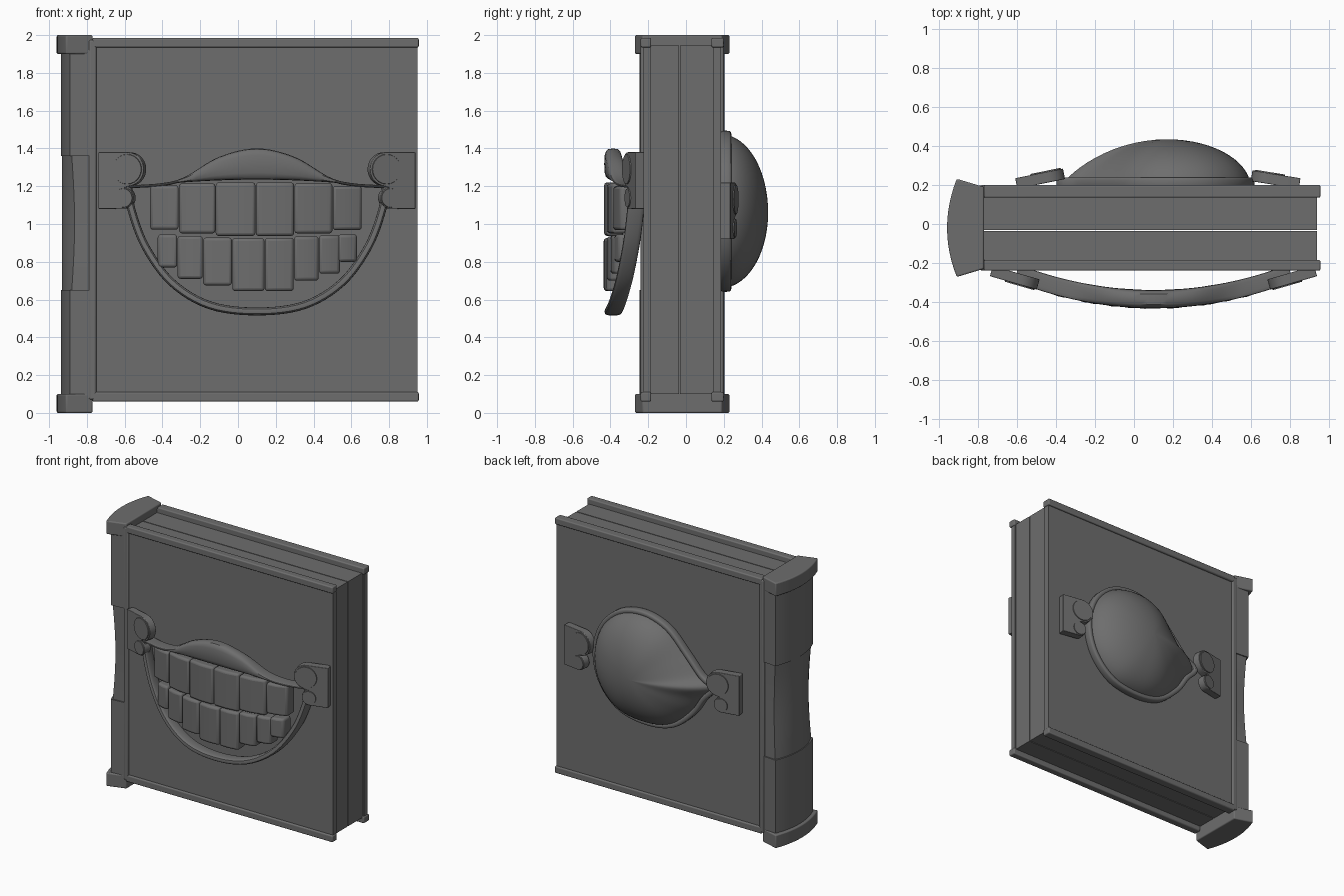
import bpy, bmesh, math
from mathutils import Vector

if "Cube" in bpy.data.objects:
    bpy.data.objects.remove(bpy.data.objects["Cube"])

# dark grey finish shared by every part
DARK = bpy.data.materials.new("dark_grey")
DARK.diffuse_color = (0.155, 0.155, 0.155, 1)
DARK.use_nodes = True
DARK.node_tree.nodes["Principled BSDF"].inputs["Base Color"].default_value = DARK.diffuse_color


def finish(name, bm, bevel=0.0):
    bmesh.ops.recalc_face_normals(bm, faces=bm.faces[:])
    me = bpy.data.meshes.new(name)
    bm.to_mesh(me)
    bm.free()
    me.materials.append(DARK)
    ob = bpy.data.objects.new(name, me)
    bpy.context.collection.objects.link(ob)
    bpy.ops.object.select_all(action='DESELECT')
    ob.select_set(True)
    bpy.context.view_layer.objects.active = ob
    bpy.ops.object.shade_smooth_by_angle(angle=math.radians(35))
    if bevel:
        m = ob.modifiers.new("bevel", 'BEVEL')
        m.width, m.segments, m.limit_method = bevel, 3, 'ANGLE'
    return ob


def loft(name, rings, bevel=0.0, cyclic=False):
    """Skin a list of equal-length closed rings; cap the ends."""
    bm = bmesh.new()
    vs = [[bm.verts.new(p) for p in r] for r in rings]
    n = len(vs[0])
    pairs = list(zip(vs, vs[1:])) + ([(vs[-1], vs[0])] if cyclic else [])
    for a, b in pairs:
        for i in range(n):
            j = (i + 1) % n
            bm.faces.new((a[i], a[j], b[j], b[i]))
    if not cyclic:
        bm.faces.new(vs[0])
        bm.faces.new(vs[-1])
    return finish(name, bm, bevel)


def box(name, x, y, z, bevel=0.0):
    return loft(name, [[(x[0], y[0], k), (x[1], y[0], k), (x[1], y[1], k), (x[0], y[1], k)] for k in z], bevel)


def spline(pts, steps=6, closed=False):
    """Catmull-Rom points through a short list."""
    P = [Vector(p) for p in pts]
    n = len(P)
    get = (lambda i: P[i % n]) if closed else (lambda i: P[max(0, min(n - 1, i))])
    out = []
    for i in range(n if closed else n - 1):
        a, b, c, d = get(i - 1), get(i), get(i + 1), get(i + 2)
        for s in range(steps):
            t = s / steps
            out.append(0.5 * (2 * b + (c - a) * t + (2 * a - 5 * b + 4 * c - d) * t * t
                              + (3 * b - a - 3 * c + d) * t ** 3))
    return out if closed else out + [P[-1]]


def section(n=16, e=0.6):
    """Unit rounded-square cross-section."""
    f = lambda v: math.copysign(abs(v) ** e, v)
    return [(f(math.cos(2 * math.pi * i / n)), f(math.sin(2 * math.pi * i / n))) for i in range(n)]


# page blocks, with a thin gap between the halves
box("pages_front", (-0.78, 0.94), (-0.2, -0.037), (0.1, 1.945))
box("pages_back", (-0.78, 0.94), (-0.031, 0.16), (0.1, 1.945))

# covers with rounded border rails
for side, y0, y1, r0, r1 in (("front", -0.225, -0.185, -0.24, -0.185), ("back", 0.145, 0.185, 0.135, 0.2)):
    box(side + "_cover", (-0.78, 0.95), (y0, y1), (0.08, 1.96))
    box(side + "_bottom_rail", (-0.77, 0.957), (r0, r1), (0.06, 0.11), 0.008)
    box(side + "_top_rail", (-0.77, 0.957), (r0, r1), (1.935, 1.985), 0.008)
    box(side + "_hinge_rail", (-0.79, -0.75), (r0, r1), (0.07, 1.975), 0.01)


# spine: bowed profile, middle section slightly hollowed
def bow(z, left, corner, half, inner, right=-0.77):
    c = -0.02
    arc = [(corner + (left - corner) * (1 - t * t), c + half * t, z) for t in [k / 6 - 1 for k in range(13)]]
    return arc + [(right, c + inner, z), (right, c - inner, z)]


for nm, z in (("lower", (0.08, 0.65)), ("upper", (1.36, 1.92))):
    loft("spine_" + nm, [bow(k, -0.937, -0.89, 0.225, 0.215) for k in z])
mid = []
for k in range(11):
    d = math.sin(math.pi * k / 10)
    mid.append(bow(0.65 + 0.071 * k, -0.932, -0.88 + 0.015 * d, 0.215 - 0.01 * d, 0.207))
loft("spine_middle", mid)
for nm, z in (("bottom", (0, 0.1)), ("top", (1.9, 2.0))):
    loft("spine_cap_" + nm, [bow(k, -0.96, -0.91, 0.252, 0.21) for k in z], 0.008)


# corner plates: square outside, two round lobes inside
def plate(name, x, y, z, sx, sy, tilt):
    out = [(0, 0.3), (0.155, 0.3)]
    for cx, cz, r, a0, a1 in ((0.16, 0.21, 0.09, 80, -75), (0.135, 0.058, 0.057, 75, -85)):
        for i in range(13):
            a = math.radians(a0 + (a1 - a0) * i / 12)
            out.append((cx + r * math.cos(a), cz + r * math.sin(a)))
    out.append((0, 0))
    c, s = math.cos(tilt), math.sin(tilt)
    loft(name, [[(x + sx * (u * c - d * s), y + sy * (u * s + d * c), z + w) for u, w in out]
                for d in (-0.055, 0)], 0.004)
    # raised scroll discs on the lobes
    for k, (cx, cz, r) in enumerate(((0.16, 0.21, 0.082), (0.138, 0.058, 0.052))):
        loft(f"{name}_scroll_{k}", [[(x + sx * ((cx + q * math.cos(a)) * c - d * s),
                                      y + sy * ((cx + q * math.cos(a)) * s + d * c), z + cz + q * math.sin(a))
                                     for a in [math.tau * i / 24 for i in range(24)]]
                                    for d, q in ((-0.01, r), (0.006, r * 0.95))])


plate("mouth_plate_left", -0.74, -0.268, 1.08, 1, -1, 0.28)
plate("mouth_plate_right", 0.94, -0.268, 1.08, -1, -1, 0.28)
plate("eye_plate_left", -0.61, 0.235, 0.92, 1, 1, 0.2)
plate("eye_plate_right", 0.855, 0.235, 0.92, -1, 1, 0.16)

# mouth, everything bends along one arc and is symmetric about x = 0.1
MX = 0.1


def arc_y(x):
    return -0.386 + 0.125 * ((x - MX) / 0.68) ** 2


def both(half):
    return half + [(-u, w) for u, w in reversed(half[:-1])]


sec = section()
# upper lip: thin at the corners, tall in the middle
top = spline(both([(-0.68, 1.205), (-0.5, 1.217), (-0.38, 1.25), (-0.2, 1.355), (0, 1.4)]))
rings = []
for u, w in top:
    low = min(1.235 - 0.045 * (u / 0.68) ** 2, w - 0.016)
    rings.append([(MX + u, arc_y(MX + u) + 0.047 * b, (w + low) / 2 + (w - low) / 2 * a) for a, b in sec])
loft("upper_lip", rings)

# lower lip: a tube sweeping under the teeth
path = spline(both([(-0.68, 1.2), (-0.665, 1.08), (-0.59, 0.88), (-0.45, 0.69), (-0.25, 0.57), (0, 0.537)]))
rings = []
for i, p in enumerate(path):
    t = (path[min(i + 1, len(path) - 1)] - path[max(i - 1, 0)]).normalized()
    x = MX + p.x
    rings.append([(x + 0.021 * a * t.y, arc_y(x) + 0.045 * b, p.y - 0.021 * a * t.x) for a, b in sec])
loft("lower_lip", rings)


# teeth: rounded blocks following the arc
def tooth(name, x0, x1, z0, z1):
    ring = lambda z: [(x, arc_y(x) + dy, z) for x, dy in
                      ((x0, -0.044), ((x0 + x1) / 2, -0.05), (x1, -0.044), (x1, 0.045), (x0, 0.045))]
    loft(name, [ring(z0), ring(z1)], 0.016)


upper = [(-0.465, -0.315, .97, 1.205), (-0.312, -0.12, .95, 1.215), (-0.118, 0.092, .937, 1.22),
         (0.094, 0.297, .937, 1.22), (0.299, 0.5, .95, 1.215), (0.502, 0.655, .968, 1.2)]
lower = [(-0.425, -0.322, .77, .945), (-0.32, -0.187, .71, .937), (-0.185, -0.032, .675, .928),
         (-0.03, 0.14, .645, .925), (0.142, 0.295, .645, .927), (0.297, 0.427, .7, .935),
         (0.429, 0.54, .737, .94), (0.53, 0.63, .8, .945)]
for nm, row in (("upper", upper), ("lower", lower)):
    for i, t in enumerate(row):
        tooth(f"{nm}_tooth_{i}", *t)

# eye on the back: teardrop outline, rim and bulging ball
eye = spline([(0.6, 1.06), (0.55, 1.28), (0.4, 1.43), (0.2, 1.475), (0, 1.415), (-0.16, 1.26), (-0.28, 1.13),
              (-0.38, 1.06), (-0.3, 0.96), (-0.21, 0.83), (-0.05, 0.7), (0.15, 0.66), (0.38, 0.7), (0.54, 0.85)],
             5, True)
rings = []
for i, p in enumerate(eye):
    t = (eye[(i + 1) % len(eye)] - eye[i - 1]).normalized()
    rings.append([(p.x + 0.019 * a * t.y, 0.21 + 0.03 * b, p.y - 0.019 * a * t.x) for a, b in sec])
loft("eye_rim", rings, cyclic=True)

C = Vector((0.17, 1.06))
rings = []
for k in range(16):
    s = math.cos(math.pi / 2 * k / 15) if k < 15 else 0.01
    ring = []
    for p in eye:
        d = p - C
        e = 0.5 + 0.3 * max(0, -d.normalized().x) ** 2
        ring.append((C.x + d.x * s, 0.185 + 0.25 * max(0, 1 - s * s) ** e, C.y + d.y * s))
    rings.append(ring)
loft("eyeball", rings)
